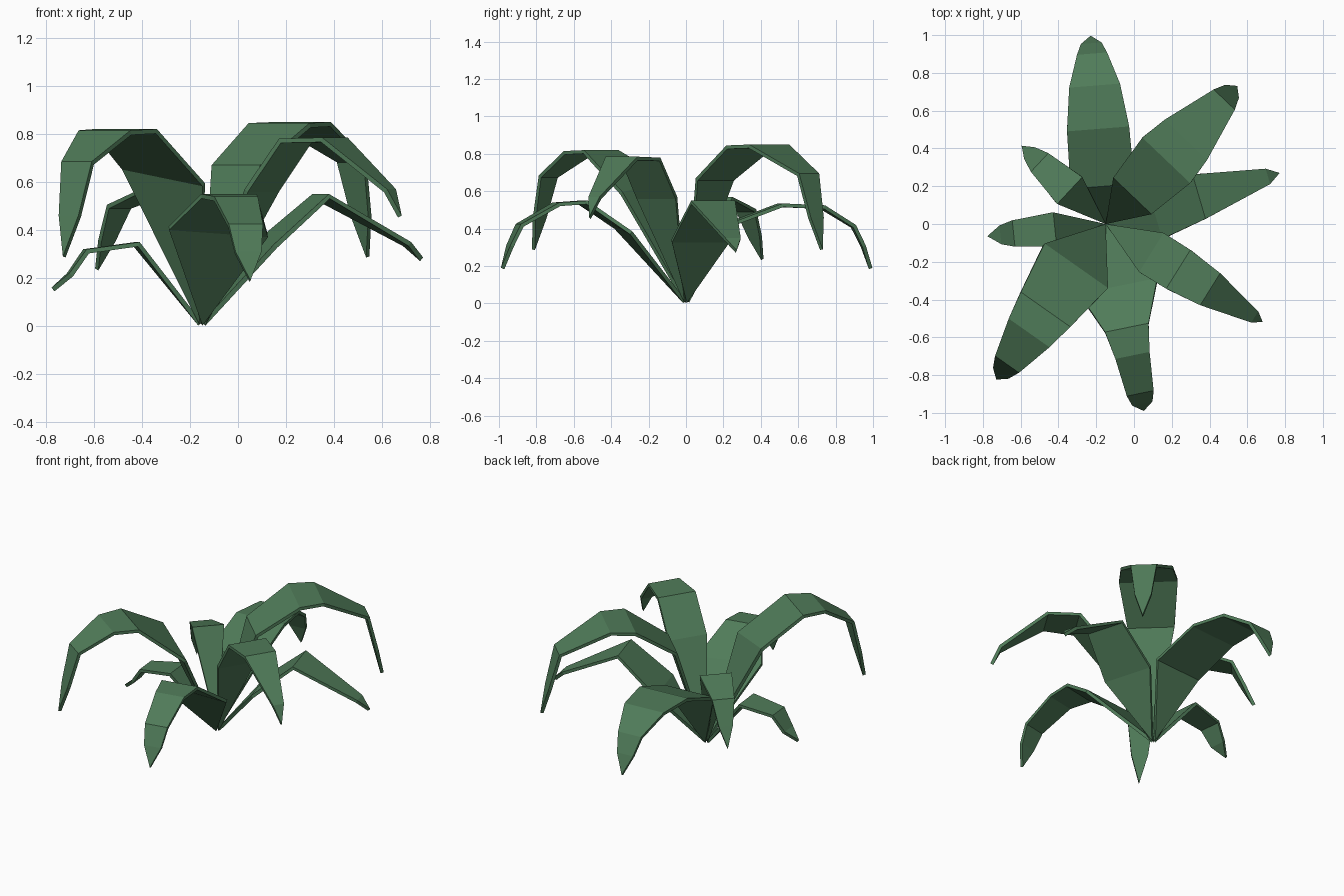
import bpy
from mathutils import Vector

ROOT = Vector((-0.15, 0.0, 0.015))

green = bpy.data.materials.new("leaf_green")
green.diffuse_color = (0.08, 0.2, 0.1, 1)


def leaf(name, heading, stations, tip, tilt=0.0):
    """Arching blade: stations are (reach, height, width); tilt slants the first one."""
    d = Vector((*heading, 0)).normalized()
    side = Vector((-d.y, d.x, 0))
    verts, faces = [ROOT], []
    for i, (r, z, w) in enumerate(stations):
        c = Vector((ROOT.x, ROOT.y, z)) + d * r
        lift = Vector((0, 0, tilt / 2 if i == 0 else 0))
        verts += [c + side * w / 2 + lift, c - side * w / 2 - lift]
    verts.append(Vector((ROOT.x, ROOT.y, tip[1])) + d * tip[0])
    n = len(stations)
    faces.append((0, 2, 1))
    for i in range(n - 1):
        a = 1 + 2 * i
        faces.append((a, a + 1, a + 3, a + 2))
    faces.append((2 * n - 1, 2 * n, 2 * n + 1))
    mesh = bpy.data.meshes.new(name)
    mesh.from_pydata([tuple(v) for v in verts], [], faces)
    mesh.materials.append(green)
    ob = bpy.data.objects.new(name, mesh)
    bpy.context.collection.objects.link(ob)
    # thin solid blade
    mod = ob.modifiers.new("thickness", "SOLIDIFY")
    mod.thickness = 0.02
    mod.offset = -1


# Large leaves
leaf("back_leaf", (-0.08, 1.0),
     [(0.20, 0.42, 0.34), (0.505, 0.535, 0.33), (0.735, 0.525, 0.27),
      (0.905, 0.42, 0.16), (0.96, 0.31, 0.11)], (1.0, 0.19))
leaf("back_right_leaf", (0.69, 0.724),
     [(0.205, 0.67, 0.28), (0.465, 0.845, 0.35), (0.615, 0.85, 0.31),
      (0.91, 0.695, 0.155), (0.97, 0.46, 0.10)], (1.01, 0.29))
leaf("front_leaf", (0.2, -0.98),
     [(0.335, 0.40, 0.42), (0.56, 0.55, 0.235), (0.71, 0.54, 0.185),
      (0.915, 0.425, 0.145), (0.97, 0.31, 0.11)], (1.01, 0.19), tilt=-0.03)
leaf("front_left_leaf", (-0.575, -0.818),
     [(0.27, 0.63, 0.41), (0.553, 0.82, 0.32), (0.705, 0.815, 0.264),
      (0.908, 0.685, 0.155), (0.966, 0.46, 0.10)], (1.007, 0.29), tilt=-0.07)

# Slender leaves
leaf("right_leaf", (0.92, 0.27),
     [(0.265, 0.34, 0.32), (0.515, 0.55, 0.245), (0.895, 0.35, 0.085)], (0.96, 0.285))
leaf("front_right_leaf", (0.85, -0.53),
     [(0.285, 0.57, 0.245), (0.453, 0.78, 0.242), (0.652, 0.785, 0.20),
      (0.93, 0.57, 0.07)], (0.98, 0.46))

# Small leaves
leaf("left_leaf", (-0.63, -0.065),
     [(0.27, 0.35, 0.18), (0.49, 0.32, 0.14), (0.56, 0.22, 0.10)], (0.63, 0.16))
leaf("back_left_leaf", (-0.73, 0.68),
     [(0.26, 0.57, 0.195), (0.478, 0.505, 0.135), (0.55, 0.36, 0.085)], (0.608, 0.24))
